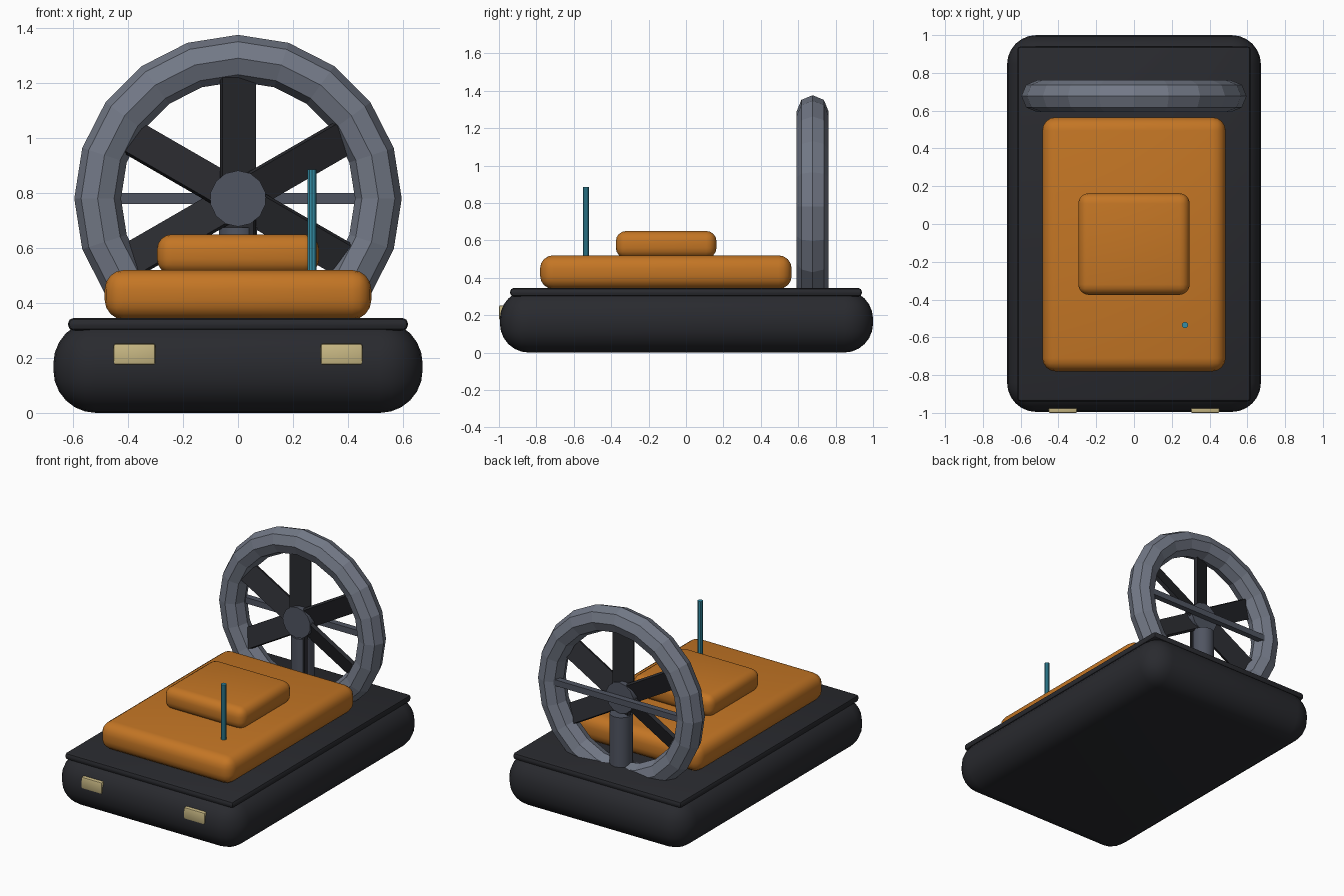
import bpy, bmesh, math
from mathutils import Matrix

if "Cube" in bpy.data.objects:
    bpy.data.objects.remove(bpy.data.objects["Cube"])


def material(name, rgb):
    m = bpy.data.materials.new(name)
    m.diffuse_color = (*rgb, 1)
    m.use_nodes = True
    m.node_tree.nodes["Principled BSDF"].inputs["Base Color"].default_value = m.diffuse_color
    return m


BLACK = material("rubber", (0.022, 0.023, 0.028))
ORANGE = material("orange", (0.55, 0.18, 0.018))
STEEL = material("steel", (0.17, 0.19, 0.24))
DARK = material("dark_steel", (0.08, 0.09, 0.12))
TEAL = material("teal", (0.035, 0.27, 0.38))
CREAM = material("lamp", (0.58, 0.48, 0.23))


def finish(ob, name, mat, smooth=True):
    ob.name = name
    ob.data.materials.append(mat)
    if smooth:
        bpy.ops.object.select_all(action='DESELECT')
        ob.select_set(True)
        bpy.context.view_layer.objects.active = ob
        bpy.ops.object.shade_smooth_by_angle(angle=math.radians(35))
    return ob


def box(name, x, y, z, mat, bevel=0.0, segs=4):
    """Box from (min, max) ranges with rounded edges."""
    bm = bmesh.new()
    bmesh.ops.create_cube(bm, size=1)
    for v in bm.verts:
        v.co = [r[0] + (c + 0.5) * (r[1] - r[0]) for c, r in zip(v.co, (x, y, z))]
    if bevel:
        bmesh.ops.bevel(bm, geom=bm.edges[:], offset=bevel, segments=segs,
                        profile=0.5, affect='EDGES', clamp_overlap=True)
    me = bpy.data.meshes.new(name)
    bm.to_mesh(me)
    bm.free()
    ob = bpy.data.objects.new(name, me)
    bpy.context.collection.objects.link(ob)
    return finish(ob, name, mat, bevel > 0)


def cyl(name, loc, r, depth, sides, mat, rot=(0, 0, 0)):
    bpy.ops.mesh.primitive_cylinder_add(vertices=sides, radius=r, depth=depth,
                                        location=loc, rotation=rot)
    return finish(bpy.context.object, name, mat)


# Hull: inflated skirt, deck and cabin tiers
box("skirt", (-0.672, 0.672), (-0.995, 1.0), (0, 0.335), BLACK, 0.155, 6)
box("deck", (-0.618, 0.618), (-0.94, 0.94), (0.30, 0.345), BLACK, 0.018, 2)
box("lower_cabin", (-0.485, 0.485), (-0.78, 0.565), (0.34, 0.52), ORANGE, 0.07)
box("upper_cabin", (-0.295, 0.295), (-0.375, 0.163), (0.505, 0.65), ORANGE, 0.055)

# Antenna and headlamps
cyl("antenna", (0.27, -0.535, 0.69), 0.017, 0.39, 10, TEAL)
for side, cx in (("left", -0.377), ("right", 0.377)):
    box(side + "_headlamp", (cx - 0.076, cx + 0.076), (-1.0, -0.96),
        (0.175, 0.252), CREAM, 0.008, 2)

# Fan: low-poly ring, hub, pylon and rear brace
FAN_Y, FAN_Z = 0.677, 0.78
bpy.ops.mesh.primitive_torus_add(major_segments=20, minor_segments=8, major_radius=0.511,
                                 minor_radius=0.085, location=(0, FAN_Y, FAN_Z),
                                 rotation=(math.pi / 2, 0, 0))
finish(bpy.context.object, "fan_ring", STEEL, False)
cyl("fan_hub", (0, 0.655, FAN_Z), 0.102, 0.08, 14, DARK, (math.pi / 2, 0, 0))
cyl("fan_pylon", (0, 0.68, 0.50), 0.07, 0.35, 14, DARK)
box("fan_brace", (-0.455, 0.455), (0.70, 0.74), (0.76, 0.80), DARK)

# Six pitched blades
for i in range(6):
    blade = box("fan_blade_%d" % (i + 1), (-0.065, 0.065), (-0.0125, 0.0125),
                (0.05, 0.447), BLACK)
    blade.data.transform(Matrix.Translation((0, 0.655, FAN_Z))
                         @ Matrix.Rotation(i * math.pi / 3, 4, 'Y')
                         @ Matrix.Rotation(math.radians(22), 4, 'Z'))
